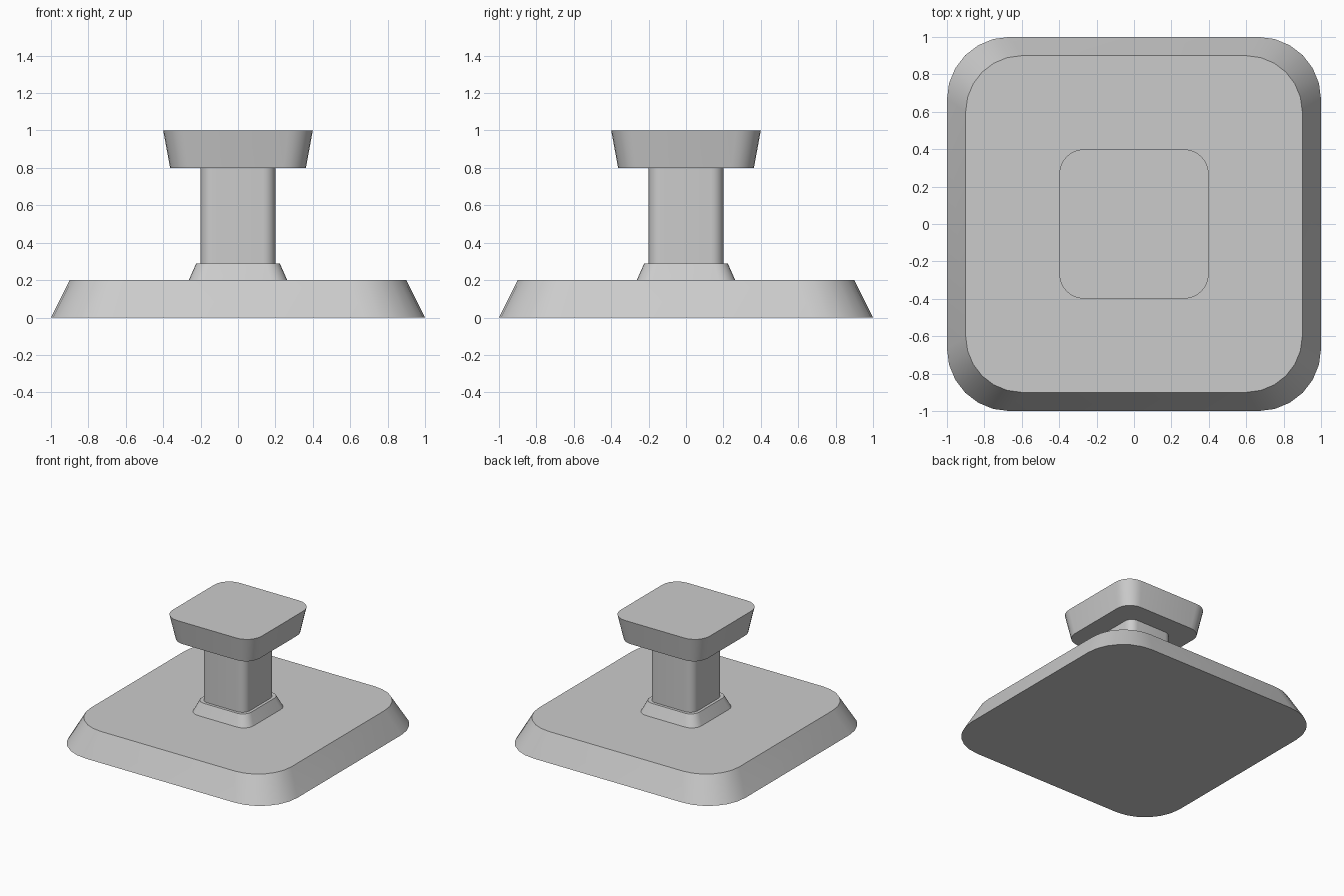
import bpy, bmesh
from math import sin, cos, pi

if "Cube" in bpy.data.objects:
    bpy.data.objects.remove(bpy.data.objects["Cube"])

SEGMENTS = 6          # segments per rounded corner
ROUNDING = 1 / 3      # corner radius as a share of the half width


def rounded_square(half):
    r = half * ROUNDING
    c = half - r
    points = []
    for q, (sx, sy) in enumerate([(1, 1), (-1, 1), (-1, -1), (1, -1)]):
        for i in range(SEGMENTS + 1):
            a = (q + i / SEGMENTS) * pi / 2
            points.append((sx * c + r * cos(a), sy * c + r * sin(a)))
    return points


def tapered_block(name, z0, half0, z1, half1):
    """Closed solid lofted between two rounded squares."""
    bm = bmesh.new()
    low, high = [[bm.verts.new((x, y, z)) for x, y in rounded_square(h)]
                 for z, h in ((z0, half0), (z1, half1))]
    n = len(low)
    for i in range(n):
        j = (i + 1) % n
        bm.faces.new((low[i], low[j], high[j], high[i])).smooth = True
    bm.faces.new(low[::-1])
    bm.faces.new(high)
    # keep the top and bottom rims crisp
    for e in bm.edges:
        if abs(e.verts[0].co.z - e.verts[1].co.z) < 1e-6:
            e.smooth = False
    mesh = bpy.data.meshes.new(name)
    bm.to_mesh(mesh)
    bm.free()
    obj = bpy.data.objects.new(name, mesh)
    bpy.context.collection.objects.link(obj)
    return obj


# wide sloped foot plate
tapered_block("base_plate", 0.0, 1.0, 0.2, 0.9)
# small sloped collar around the foot of the post
tapered_block("collar", 0.2, 0.263, 0.29, 0.223)
# straight post
tapered_block("post", 0.29, 0.2, 0.8, 0.2)
# head flaring outwards to the top
tapered_block("cap", 0.8, 0.363, 1.0, 0.4)
